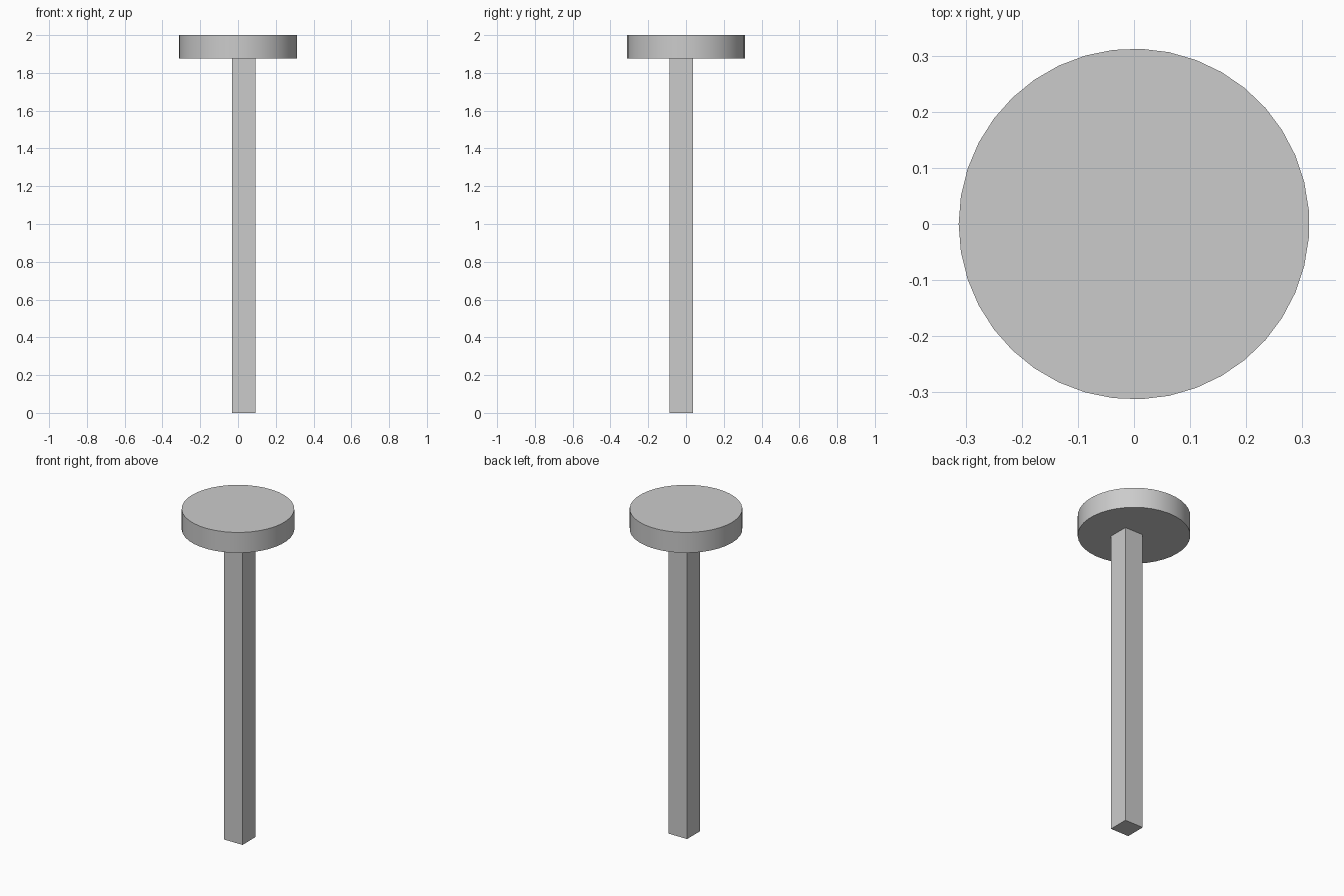
import bpy
import math

cube = bpy.data.objects.get("Cube")
if cube:
    bpy.data.objects.remove(cube, do_unlink=True)

grey = bpy.data.materials.new("light_grey")
grey.use_nodes = True
color = (0.6, 0.6, 0.6, 1)
grey.diffuse_color = color
grey.node_tree.nodes["Principled BSDF"].inputs["Base Color"].default_value = color

THICK = 0.125          # disc height and post width
RADIUS = 2.5 * THICK
POST_HEIGHT = 2 - THICK


def finish(name):
    obj = bpy.context.object
    obj.name = obj.data.name = name
    obj.data.materials.append(grey)
    bpy.ops.object.transform_apply(location=False, rotation=True, scale=True)
    return obj


# Round top disc, first corner pointing to -x
bpy.ops.mesh.primitive_cylinder_add(
    vertices=39, radius=RADIUS, depth=THICK,
    location=(0, 0, 2 - THICK / 2), rotation=(0, 0, math.pi / 2))
finish("top_disc")
bpy.ops.object.shade_smooth_by_angle(angle=math.radians(30))

# Square post, slightly off centre
bpy.ops.mesh.primitive_cube_add(size=1, location=(0.03, -0.026, POST_HEIGHT / 2))
bpy.context.object.scale = (THICK, THICK, POST_HEIGHT)
finish("post")
